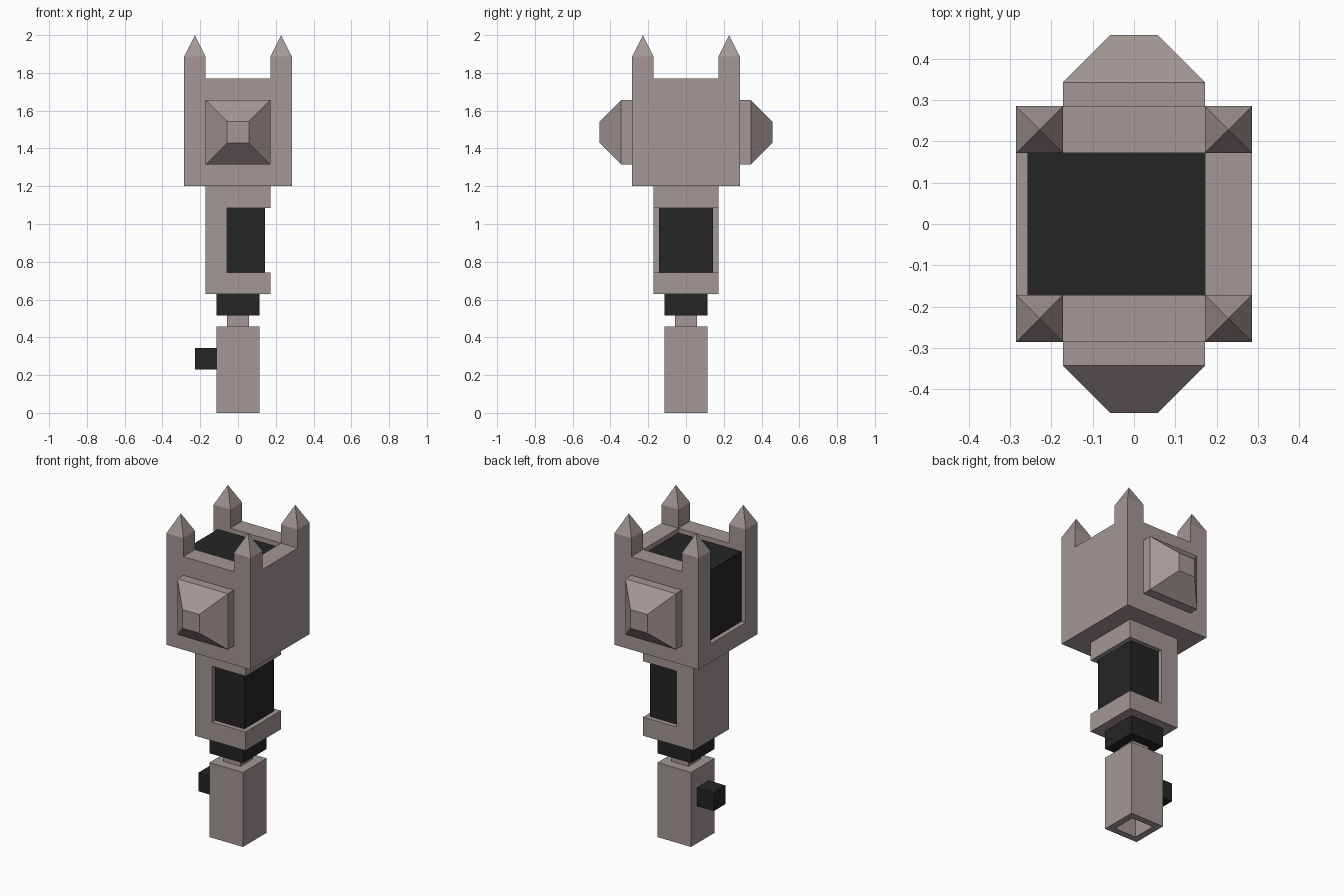
import bpy, bmesh
from mathutils import Vector

if "Cube" in bpy.data.objects:
    bpy.data.objects.remove(bpy.data.objects["Cube"])

U = 2 / 35  # the model sits on a regular grid, 35 steps tall


def material(name, rgb):
    m = bpy.data.materials.new(name)
    m.diffuse_color = (*rgb, 1)
    m.use_nodes = True
    m.node_tree.nodes["Principled BSDF"].inputs["Base Color"].default_value = m.diffuse_color
    return m


STONE = material("warm grey", (0.366, 0.312, 0.303))
BLACK = material("near black", (0.018, 0.018, 0.018))


def finish(name, bm, mat):
    bmesh.ops.recalc_face_normals(bm, faces=bm.faces)
    bmesh.ops.scale(bm, vec=(U, U, U), verts=bm.verts)
    me = bpy.data.meshes.new(name)
    bm.to_mesh(me)
    bm.free()
    me.materials.append(mat)
    ob = bpy.data.objects.new(name, me)
    bpy.context.collection.objects.link(ob)
    return ob


def box_bm(x0, x1, y0, y1, z0, z1):
    bm = bmesh.new()
    bmesh.ops.create_cube(bm, size=1)
    for v in bm.verts:
        v.co = Vector((x1 if v.co.x > 0 else x0,
                       y1 if v.co.y > 0 else y0,
                       z1 if v.co.z > 0 else z0))
    return bm


def box(name, mat, *dims):
    return finish(name, box_bm(*dims), mat)


def prism(name, mat, points, offset):
    bm = bmesh.new()
    face = bm.faces.new([bm.verts.new(p) for p in points])
    ext = bmesh.ops.extrude_face_region(bm, geom=[face], use_keep_orig=True)
    bmesh.ops.translate(bm, vec=offset,
                        verts=[g for g in ext["geom"] if isinstance(g, bmesh.types.BMVert)])
    return finish(name, bm, mat)


def facing(bm, d):
    bm.normal_update()
    return max(bm.faces, key=lambda f: f.normal.dot(Vector(d)))


# Hollow handle, open at the bottom
bm = box_bm(-2, 2, -2, 2, 0, 8)
f = facing(bm, (0, 0, -1))
bmesh.ops.inset_region(bm, faces=[f], thickness=1)
hole = bmesh.ops.extrude_face_region(bm, geom=[f])
bmesh.ops.translate(bm, vec=(0, 0, 7),
                    verts=[g for g in hole["geom"] if isinstance(g, bmesh.types.BMVert)])
if f.is_valid:
    bmesh.ops.delete(bm, geom=[f], context='FACES_ONLY')
finish("handle", bm, STONE)

box("button", BLACK, -4, -2, -1, 1, 4, 6)
box("neck", STONE, -1, 1, -1, 1, 8, 9)
box("collar", BLACK, -2, 2, -2, 2, 9, 11)

# Shaft: C-shaped side profile with a dark core in the notch
c_side = [(-3, 11), (3, 11), (3, 13), (-1, 13), (-1, 19), (3, 19), (3, 21), (-3, 21)]
prism("shaft", STONE, [(x, -3, z) for x, z in c_side], (0, 6, 0))
box("shaft_core", BLACK, -1, 2.5, -2.5, 2.5, 13, 19)

# Head: base slab and walls on three sides, open towards -x and the top
box("head_base", STONE, -5, 5, -5, 5, 21, 23)
c_plan = [(-5, -5), (5, -5), (5, 5), (-5, 5), (-5, 3), (3, 3), (3, -3), (-5, -3)]
prism("head_walls", STONE, [(x, y, 23) for x, y in c_plan], (0, 0, 8))
box("head_core", BLACK, -4.5, 3, -3, 3, 23, 30.5)

# Pointed corner posts
for sx in (-1, 1):
    for sy in (-1, 1):
        cx, cy = 4 * sx, 4 * sy
        bm = box_bm(cx - 1, cx + 1, cy - 1, cy + 1, 31, 33)
        bmesh.ops.poke(bm, faces=[facing(bm, (0, 0, 1))])
        for v in bm.verts:
            if len(v.link_edges) == 4 and abs(v.co.x - cx) < 0.1 and abs(v.co.y - cy) < 0.1:
                v.co.z = 35
        finish("corner_post", bm, STONE)

# Tapered studs on the front and back of the head
for s in (-1, 1):
    bm = box_bm(-3, 3, min(5 * s, 6 * s), max(5 * s, 6 * s), 23, 29)
    f = facing(bm, (0, s, 0))
    ext = bmesh.ops.extrude_face_region(bm, geom=[f])
    for v in [g for g in ext["geom"] if isinstance(g, bmesh.types.BMVert)]:
        v.co = Vector((v.co.x / 3, 8 * s, 26 + (v.co.z - 26) / 3))
    if f.is_valid:
        bmesh.ops.delete(bm, geom=[f], context='FACES_ONLY')
    finish("stud", bm, STONE)
